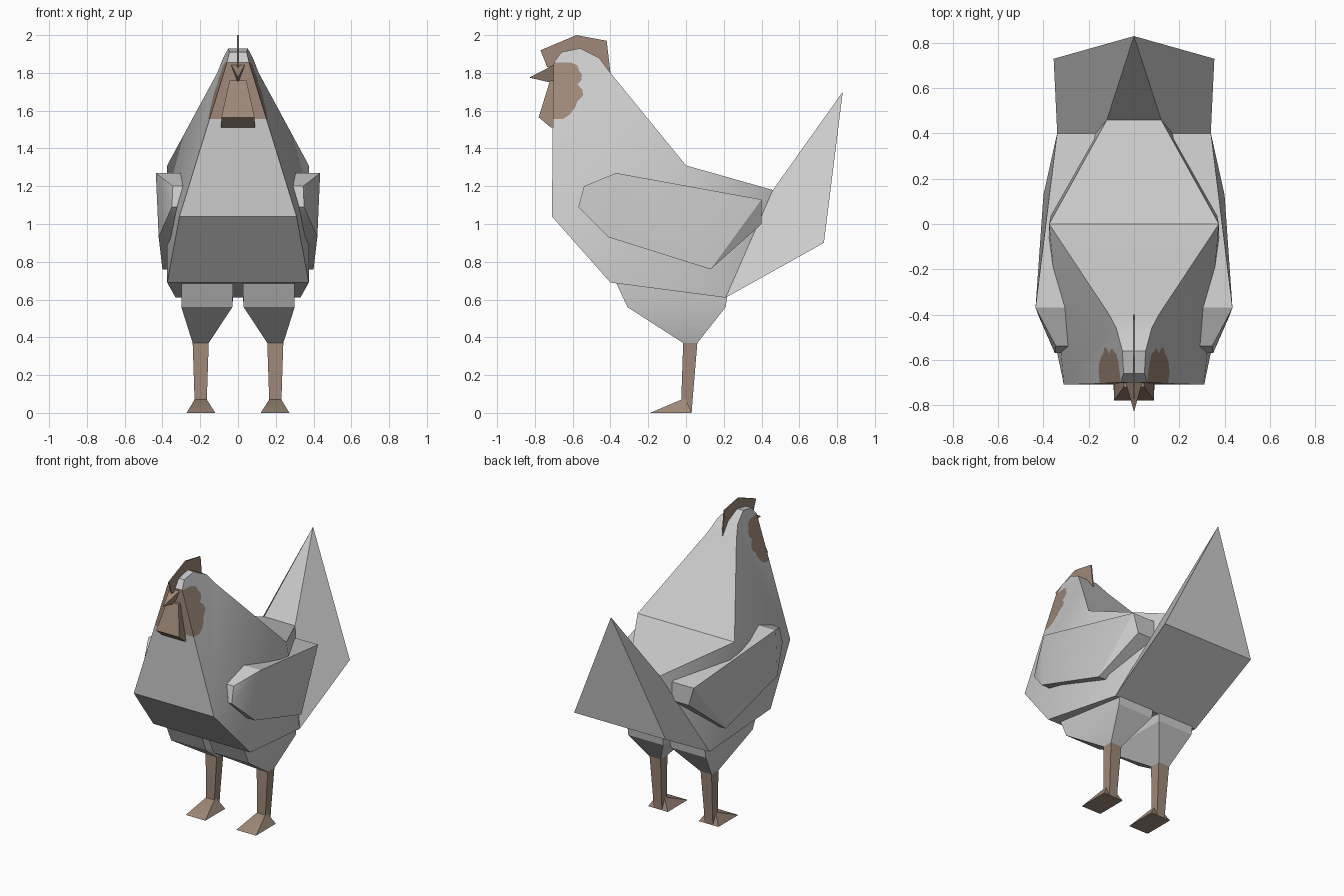
import bpy, bmesh, math

if "Cube" in bpy.data.objects:
    bpy.data.objects.remove(bpy.data.objects["Cube"])


def material(name, rgb):
    m = bpy.data.materials.new(name)
    m.diffuse_color = (*rgb, 1)
    m.use_nodes = True
    m.node_tree.nodes["Principled BSDF"].inputs["Base Color"].default_value = m.diffuse_color
    return m


FEATHER = material("feather grey", (0.60, 0.60, 0.60))
SKIN = material("skin brown", (0.34, 0.25, 0.19))


def build(name, faces, mats, angle=30):
    """faces: list of (points, material index); shared corners are welded"""
    bm = bmesh.new()
    for pts, mi in faces:
        f = bm.faces.new([bm.verts.new(p) for p in pts])
        f.material_index = mi
    bmesh.ops.remove_doubles(bm, verts=bm.verts[:], dist=0.0005)
    bmesh.ops.recalc_face_normals(bm, faces=bm.faces[:])
    me = bpy.data.meshes.new(name)
    bm.to_mesh(me)
    bm.free()
    for m in mats:
        me.materials.append(m)
    ob = bpy.data.objects.new(name, me)
    bpy.context.collection.objects.link(ob)
    bpy.ops.object.select_all(action='DESELECT')
    bpy.context.view_layer.objects.active = ob
    ob.select_set(True)
    bpy.ops.object.shade_smooth_by_angle(angle=math.radians(angle))
    return ob


def flip(p):
    return (-p[0], p[1], p[2])


def loft(name, rings, mat, angle=30):
    n = len(rings[0])
    faces = [(rings[0], 0), (rings[-1], 0)]
    for a, b in zip(rings, rings[1:]):
        for i in range(n):
            j = (i + 1) % n
            faces.append(([a[i], a[j], b[j], b[i]], 0))
    return build(name, faces, [mat], angle)


def rect(x0, x1, y0, y1, z0, z1=None):
    """cross-section with z0 at its front and z1 at its back"""
    z1 = z0 if z1 is None else z1
    return [(x0, y0, z0), (x1, y0, z0), (x1, y1, z1), (x0, y1, z1)]


# Body: flat head side, with corner points of one half
def head(y, z):
    return (0.06 + 0.31 * (1.85 - z) + 0.115 * (y + 0.70), y, z)


f0, f1, f2 = head(-0.70, 1.855), head(-0.705, 1.555), head(-0.71, 1.04)
crown = [head(-0.66, 1.91), head(-0.56, 1.93), head(-0.46, 1.88)]
nape = head(-0.40, 1.80)
shoulder = (0.375, 0.0, 1.31)
rump = (0.12, 0.46, 1.18)
tip = (0, 0.83, 1.70)
tail_low = (0.355, 0.73, 0.90)
belly_back = (0.33, 0.21, 0.61)
belly_front = (0.375, -0.40, 0.69)
# scalloped edge of the cheek patch, top to bottom
cheek = [head(y, z) for y, z in [
    (-0.61, 1.855), (-0.575, 1.84), (-0.565, 1.81), (-0.55, 1.79), (-0.555, 1.76),
    (-0.575, 1.74), (-0.548, 1.71), (-0.545, 1.68), (-0.575, 1.65), (-0.585, 1.62),
    (-0.615, 1.58), (-0.65, 1.557)]]

half = [
    ([f0] + cheek + [f1], 1),
    ([f0] + crown + [nape, f2, f1] + cheek[::-1], 0),
    ([nape, f2, shoulder], 0),
    ([f2, belly_front, shoulder], 0),
    ([belly_front, belly_back, shoulder], 0),
    ([belly_back, rump, shoulder], 0),
    ([belly_back, tail_low, tip, rump], 0),
]
faces = half + [([flip(p) for p in pts], m) for pts, m in half]
# faces that span from one half to the other
loop = [f1, f0] + crown + [nape, shoulder, rump, tip, tail_low, belly_back, belly_front, f2, f1]
for a, b in zip(loop, loop[1:]):
    pts = []
    for p in (a, b, flip(b), flip(a)):
        if p not in pts and flip(p) != p or p == tip and tip not in pts:
            pts.append(p)
    faces.append((pts, 1 if (a, b) == (f1, f0) else 0))
build("body", faces, [FEATHER, SKIN])

# Comb: thin plate
comb = [(-0.735, 1.83), (-0.77, 1.92), (-0.58, 2.0), (-0.42, 1.97), (-0.40, 1.80),
        (-0.48, 1.86), (-0.56, 1.90), (-0.64, 1.89), (-0.68, 1.83)]
loft("comb", [[(x, y, z) for y, z in comb] for x in (-0.004, 0.004)], SKIN)

# Beak
b = [(-0.038, -0.695, 1.845), (0.038, -0.695, 1.845), (0, -0.70, 1.745)]
peak = (0, -0.83, 1.775)
build("beak", [(b, 0)] + [([b[i], b[(i + 1) % 3], peak], 0) for i in range(3)], [SKIN])

# Wattle
loft("wattle", [rect(-0.045, 0.045, -0.72, -0.69, 1.76),
                rect(-0.088, 0.088, -0.78, -0.69, 1.565, 1.53),
                rect(-0.09, 0.09, -0.715, -0.69, 1.51)], SKIN)

# Wings: (outer x, inner x, y, z) round the outline
wing = [(0.435, 0.30, -0.37, 1.27), (0.34, 0.17, 0.40, 1.13), (0.30, 0.17, 0.40, 1.0),
        (0.40, 0.30, 0.13, 0.76), (0.42, 0.31, -0.41, 0.93), (0.35, 0.29, -0.57, 1.09),
        (0.345, 0.29, -0.54, 1.20)]
for side, s in (("right", 1), ("left", -1)):
    out = [(s * o, y, z) for o, i, y, z in wing]
    inn = [(s * i, y, z) for o, i, y, z in wing]
    rest = [out[0], out[1]] + out[3:]
    faces = [([out[1], out[2], out[3]], 0)]
    for k in range(1, len(rest) - 1):
        faces.append(([rest[0], rest[k], rest[k + 1]], 0))
        faces.append(([inn[0], inn[k], inn[k + 1]], 0))
    faces.append(([inn[0], inn[5], inn[6]], 0))
    for k in range(7):
        j = (k + 1) % 7
        faces.append(([out[k], out[j], inn[j], inn[k]], 0))
    build(side + "_wing", faces, [FEATHER])

    # Thigh, shank and foot
    def mirrored(rings):
        return [[(s * x, y, z) for x, y, z in r] for r in rings]

    loft(side + "_thigh", mirrored([
        rect(0.025, 0.30, -0.37, 0.22, 0.69, 0.63),
        rect(0.03, 0.30, -0.31, 0.21, 0.56),
        rect(0.155, 0.24, -0.015, 0.06, 0.37)]), FEATHER)
    loft(side + "_shank", mirrored([
        rect(0.155, 0.24, -0.015, 0.06, 0.37),
        rect(0.165, 0.23, -0.025, 0.035, 0.07),
        rect(0.165, 0.23, -0.02, 0.03, 0.0)]), SKIN)
    loft(side + "_foot", mirrored([
        rect(0.165, 0.23, -0.025, 0.0, 0.07),
        rect(0.12, 0.272, -0.19, 0.0, 0.004, 0.06),
        rect(0.12, 0.272, -0.19, 0.03, 0.0)][::2]), SKIN)
